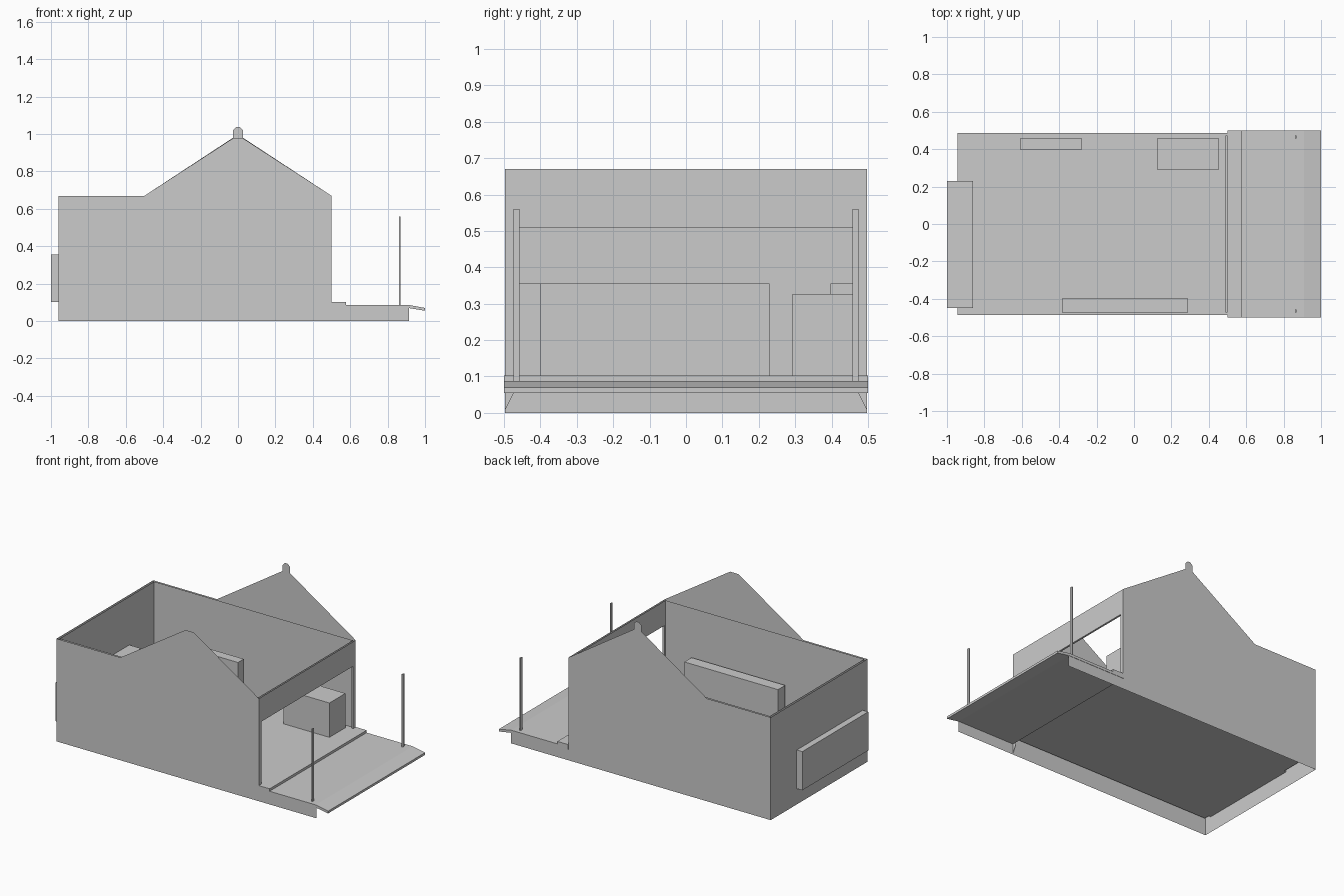
import bpy

if "Cube" in bpy.data.objects:
    bpy.data.objects.remove(bpy.data.objects["Cube"])

FLOOR, EAVE, LINTEL = 0.103, 0.67, 0.51


def mesh(name, verts, faces):
    me = bpy.data.meshes.new(name)
    me.from_pydata(verts, [], faces)
    me.validate()
    ob = bpy.data.objects.new(name, me)
    bpy.context.collection.objects.link(ob)
    return ob


def sheet(name, pts):
    """Single flat face through the given points."""
    return mesh(name, pts, [tuple(range(len(pts)))])


def prism(name, profile, y0, y1):
    """Closed xz profile extruded along y."""
    n = len(profile)
    verts = [(x, y, z) for y in (y0, y1) for x, z in profile]
    faces = [tuple(range(n)), tuple(range(2 * n - 1, n - 1, -1))]
    faces += [(i, i + n, (i + 1) % n + n, (i + 1) % n) for i in range(n)]
    return mesh(name, verts, faces)


def box(name, x0, x1, y0, y1, z0, z1):
    return prism(name, [(x0, z0), (x1, z0), (x1, z1), (x0, z1)], y0, y1)


def gable(name, y, top):
    """Outer side wall with gable."""
    profile = [(-0.96, 0), (0.5, 0), (0.5, EAVE)] + top + [(-0.5, EAVE), (-0.96, EAVE)]
    sheet(name, [(x, y, z) for x, z in profile])


# Outer gable walls: the front one is cut flat, the back one carries a finial
gable("front_gable_wall", -0.498, [(0.03, 0.975), (-0.03, 0.975)])
gable("back_gable_wall", 0.498, [(0.027, 0.98), (0.027, 1.02), (0.01, 1.037),
                                 (-0.01, 1.037), (-0.027, 1.02), (-0.027, 0.98)])

# Outer end wall
sheet("outer_end_wall", [(-0.96, -0.498, 0), (-0.96, 0.498, 0),
                         (-0.96, 0.498, EAVE), (-0.96, -0.498, EAVE)])

# Inner lining walls, with a gap to the outer walls
IX0, IX1, IY = -0.945, 0.488, 0.486
for name, s in (("front_lining", -1), ("back_lining", 1)):
    sheet(name, [(IX0, s * IY, FLOOR), (IX1, s * IY, FLOOR), (IX1, s * IY, EAVE), (IX0, s * IY, EAVE)])
sheet("end_lining", [(IX0, -IY, FLOOR), (IX0, IY, FLOOR), (IX0, IY, EAVE), (IX0, -IY, EAVE)])

# Entrance wall: outer and inner portal, then the reveal joining them
J = 0.473
for name, x, w, foot in (("outer_portal", 0.5, 0.498, 0.005), ("inner_portal", IX1, IY, FLOOR)):
    sheet(name, [(x, -w, foot), (x, -J, FLOOR if foot > 0.05 else 0.055), (x, -J, LINTEL), (x, J, LINTEL),
                 (x, J, FLOOR if foot > 0.05 else 0.055), (x, w, foot), (x, w, EAVE), (x, -w, EAVE)])
path = [(-J, FLOOR), (-J, LINTEL), (J, LINTEL), (J, FLOOR)]
mesh("portal_reveal", [(x, y, z) for x in (IX1, 0.5) for y, z in path],
     [(i, i + 1, i + 5, i + 4) for i in range(3)])

# Room floor
sheet("room_floor", [(IX0, -IY, FLOOR), (0.5, -IY, FLOOR), (0.5, IY, FLOOR), (IX0, IY, FLOOR)])

# Porch deck with door step and sloping lip
prism("porch_deck", [(0.5, FLOOR), (0.578, FLOOR), (0.578, 0.087), (0.91, 0.087),
                     (1, 0.07), (1, 0.055), (0.91, 0.07), (0.5, 0.07)], -0.5, 0.5)

# Porch side skirts and posts
for side, s in (("front", -1), ("back", 1)):
    y = s * 0.498
    sheet(side + "_porch_skirt", [(0.5, y, 0), (0.914, y, 0), (0.914, y, 0.075), (0.5, y, 0.075)])
    box(side + "_porch_post", 0.861, 0.869, s * 0.466 - 0.0085, s * 0.466 + 0.0085, 0.087, 0.56)

# Furniture and the bay through the end wall
box("low_cabinet", 0.123, 0.455, 0.292, 0.457, FLOOR, 0.327)
box("back_shelf", -0.61, -0.278, 0.397, 0.457, FLOOR, 0.355)
box("counter", -0.385, 0.29, -0.472, -0.398, FLOOR, 0.355)
box("end_bay", -1, -0.86, -0.45, 0.23, FLOOR, 0.355)
